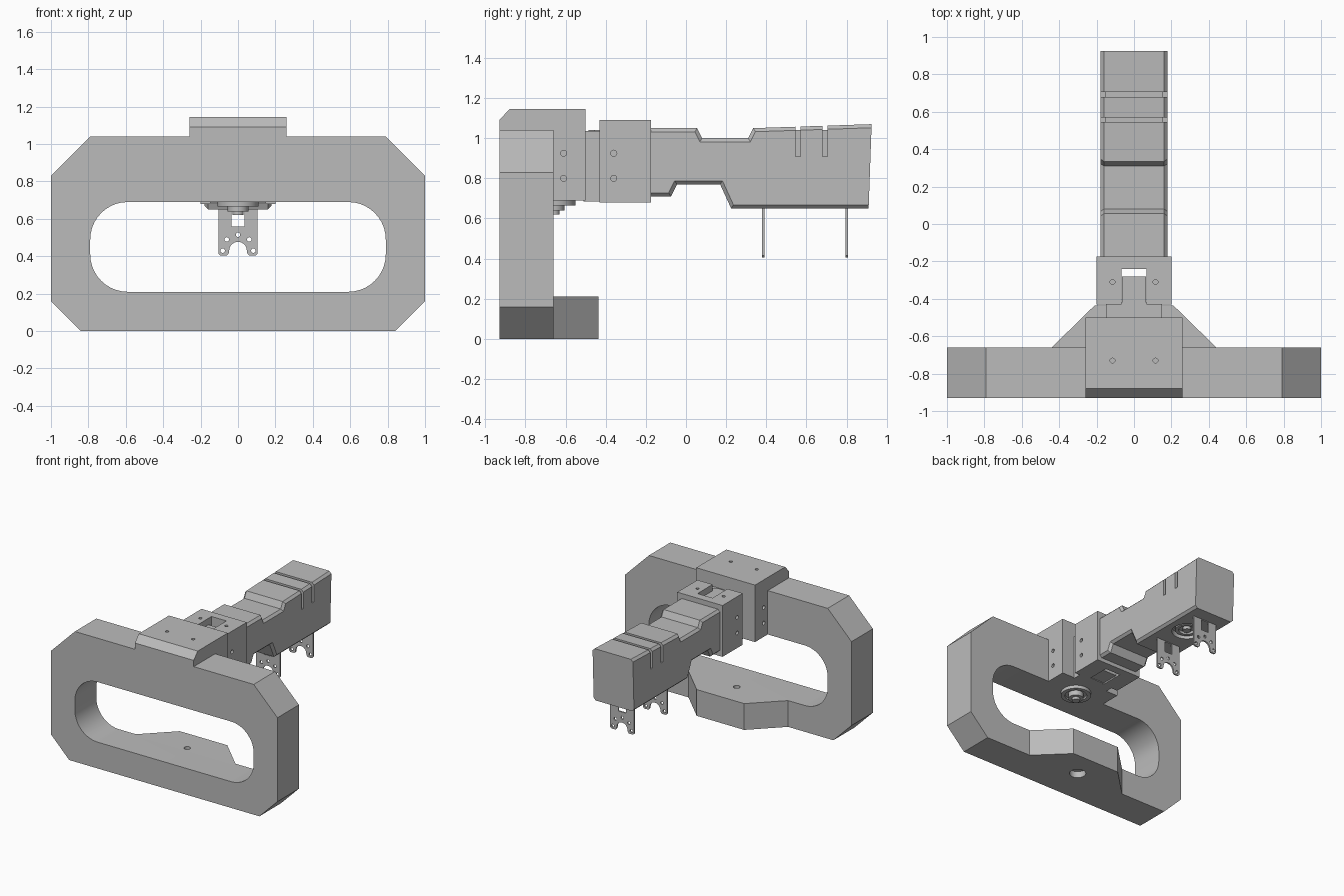
import bpy, bmesh, math
from mathutils import Vector

default = bpy.data.objects.get("Cube")
if default:
    bpy.data.objects.remove(default, do_unlink=True)

grey = bpy.data.materials.new("neutral grey")
grey.use_nodes = True
colour = (0.5, 0.5, 0.5, 1)
grey.diffuse_color = colour
grey.node_tree.nodes["Principled BSDF"].inputs["Base Color"].default_value = colour

# Maps a profile point (u, v) and depth w onto each extrusion axis
AXES = {"x": lambda u, v, w: Vector((w, u, v)),
        "y": lambda u, v, w: Vector((u, w, v)),
        "z": lambda u, v, w: Vector((u, v, w))}


def prism(name, profile, axis, start, end):
    """Extrude a closed profile along an axis."""
    bm = bmesh.new()
    place = AXES[axis]
    face = bm.faces.new([bm.verts.new(place(u, v, start)) for u, v in profile])
    moved = bmesh.ops.extrude_face_region(bm, geom=[face])["geom"]
    bmesh.ops.translate(bm, verts=[g for g in moved if isinstance(g, bmesh.types.BMVert)],
                        vec=place(0, 0, end - start))
    bmesh.ops.recalc_face_normals(bm, faces=bm.faces)
    mesh = bpy.data.meshes.new(name)
    bm.to_mesh(mesh)
    bm.free()
    mesh.materials.append(grey)
    obj = bpy.data.objects.new(name, mesh)
    bpy.context.collection.objects.link(obj)
    return obj


def rect(u0, u1, v0, v1):
    return [(u0, v0), (u1, v0), (u1, v1), (u0, v1)]


def box(name, x, y, z):
    return prism(name, rect(*x, *y), "z", *z)


def arc(u, v, r, a0, a1, n):
    return [(u + r * math.cos(math.radians(a0 + (a1 - a0) * i / n)),
             v + r * math.sin(math.radians(a0 + (a1 - a0) * i / n))) for i in range(n + 1)]


def disc(name, u, v, r, axis, start, end, sides=24):
    return prism(name, arc(u, v, r, 0, 360, sides)[:-1], axis, start, end)


def mirrored(half):
    """Complete a right-hand profile across u = 0."""
    return half + [(-u, v) for u, v in reversed(half)]


def combine(obj, others, mode="DIFFERENCE"):
    """Apply boolean operations and remove the helpers."""
    for other in others:
        other.hide_render = True
        mod = obj.modifiers.new("cut", "BOOLEAN")
        mod.operation, mod.solver, mod.object = mode, "EXACT", other
    graph = bpy.context.evaluated_depsgraph_get()
    mesh = bpy.data.meshes.new_from_object(obj.evaluated_get(graph))
    obj.modifiers.clear()
    obj.data = mesh
    for other in others:
        bpy.data.objects.remove(other, do_unlink=True)


def side_screws(y, x):
    return [disc("cutter", y, z, 0.015, "x", s * (x - 0.03), s * (x + 0.02), 16)
            for z in (0.8, 0.925) for s in (-1, 1)]


def top_screws(y, z):
    return [disc("cutter", s * 0.115, y, 0.013, "z", z - 0.04, z + 0.02, 16) for s in (-1, 1)]


# Handle frame with its rounded opening and mounting hub
frame = prism("handle_frame", mirrored([(0.84, 0), (1, 0.16), (1, 0.83), (0.79, 1.04)]),
              "y", -0.93, -0.66)
tongue = prism("base_tongue", mirrored([(0.44, -0.68), (0.44, -0.66), (0.21, -0.435)]), "z", 0, 0.21)
housing = prism("front_housing", [(-0.93, 0.69), (-0.5, 0.69), (-0.5, 1.145),
                                  (-0.88, 1.145), (-0.93, 1.09)], "x", -0.26, 0.26)
opening = prism("opening", mirrored(arc(0.59, 0.41, 0.2, -90, 0, 10) + arc(0.59, 0.49, 0.2, 0, 90, 10)),
                "y", -1.1, -0.5)
combine(frame, [opening])
combine(frame, [tongue, housing], "UNION")
combine(frame, side_screws(-0.61, 0.26) + top_screws(-0.73, 1.145) + [
    disc("cutter", 0, -0.64, 0.025, "z", -0.1, 0.3),
    disc("cutter", 0, -0.64, 0.06, "z", -0.1, 0.05)])

# Stepped pivot under the housing
pivot = disc("pivot_flange", 0, -0.66, 0.11, "z", 0.665, 0.7, 32)
combine(pivot, [disc("cutter", 0, -0.66, 0.08, "z", 0.6, 0.68, 32)])
disc("pivot_collar", 0, -0.66, 0.055, "z", 0.64, 0.7, 32)
disc("pivot_pin", 0, -0.66, 0.03, "z", 0.62, 0.65)

# Connector and locking key between the two housings
box("connector", (-0.15, 0.15), (-0.51, -0.42), (0.685, 1.035))
prism("locking_key", mirrored([(0.075, -0.485), (0.105, -0.455), (0.105, -0.43),
                               (0.065, -0.43), (0.065, -0.28)]), "z", 0.69, 1.04)

# Rear housing with a pocket for the key
rear = box("rear_housing", (-0.2, 0.2), (-0.43, -0.175), (0.68, 1.09))
combine(rear, [box("cutter", (-0.066, 0.066), (-0.5, -0.24), (0.6, 1.2))]
        + side_screws(-0.36, 0.2) + top_screws(-0.31, 1.09))

# Long arm: side profile trimmed by a narrow chamfer along the outer edges
TOP = [(-0.18, 1.05), (0.055, 1.05), (0.08, 1.0), (0.31, 1.0), (0.335, 1.05), (0.925, 1.07)]
BOTTOM = [(0.91, 0.65), (0.225, 0.65), (0.17, 0.77), (-0.045, 0.77), (-0.075, 0.71), (-0.18, 0.71)]
arm = prism("arm", TOP + BOTTOM, "x", -0.178, 0.178)
bev = arm.modifiers.new("edge_chamfer", "BEVEL")
bev.width, bev.segments, bev.limit_method = 0.018, 1, "WEIGHT"
weights = arm.data.attributes.new("bevel_weight_edge", "FLOAT", "EDGE")
for edge in arm.data.edges:
    a, b = (arm.data.vertices[i].co for i in edge.vertices)
    along = abs(a.x - b.x) < 0.001 and abs(a.y - b.y) > 0.02
    weights.data[edge.index].value = 1.0 if along else 0.0
grooves = []
for y in (0.545, 0.68):
    grooves.append(box("cutter", (-0.3, 0.3), (y, y + 0.025), (1.04, 1.2)))
    grooves += [box("cutter", tuple(sorted((s * 0.153, s * 0.3))), (y, y + 0.025), (0.91, 1.2))
                for s in (-1, 1)]
combine(arm, grooves + [disc("cutter", 0, 0.6, 0.11, "z", 0.6, 0.69, 32)])

# Ring and pin recessed in the underside of the arm
ring = disc("underside_ring", 0, 0.6, 0.085, "z", 0.66, 0.7, 32)
combine(ring, [disc("cutter", 0, 0.6, 0.06, "z", 0.6, 0.68, 32)])
disc("underside_pin", 0, 0.6, 0.03, "z", 0.655, 0.7)

# Two perforated hanging brackets
for label, y in (("front", 0.385), ("rear", 0.8)):
    half = arc(0, 0.43, 0.047, 90, 0, 8) + [(0.05, 0.415), (0.06, 0.405), (0.095, 0.405),
                                            (0.105, 0.415), (0.105, 0.67)]
    bracket = prism(label + "_bracket", half + [(-u, v) for u, v in reversed(half[1:])],
                    "y", y - 0.006, y + 0.006)
    cuts = [box("cutter", (-0.034, 0.034), (y - 0.1, y + 0.1), (0.56, 0.645))]
    cuts += [disc("cutter", u, v, 0.012, "y", y - 0.1, y + 0.1, 16)
             for u, v in ((0, 0.515), (0.06, 0.49), (-0.06, 0.49), (0.082, 0.43), (-0.082, 0.43))]
    combine(bracket, cuts)

# Smooth round surfaces while keeping corners crisp
bpy.ops.object.select_all(action="DESELECT")
for obj in bpy.context.collection.objects:
    if obj.type == "MESH":
        obj.select_set(True)
        bpy.context.view_layer.objects.active = obj
bpy.ops.object.shade_smooth_by_angle(angle=math.radians(25))
